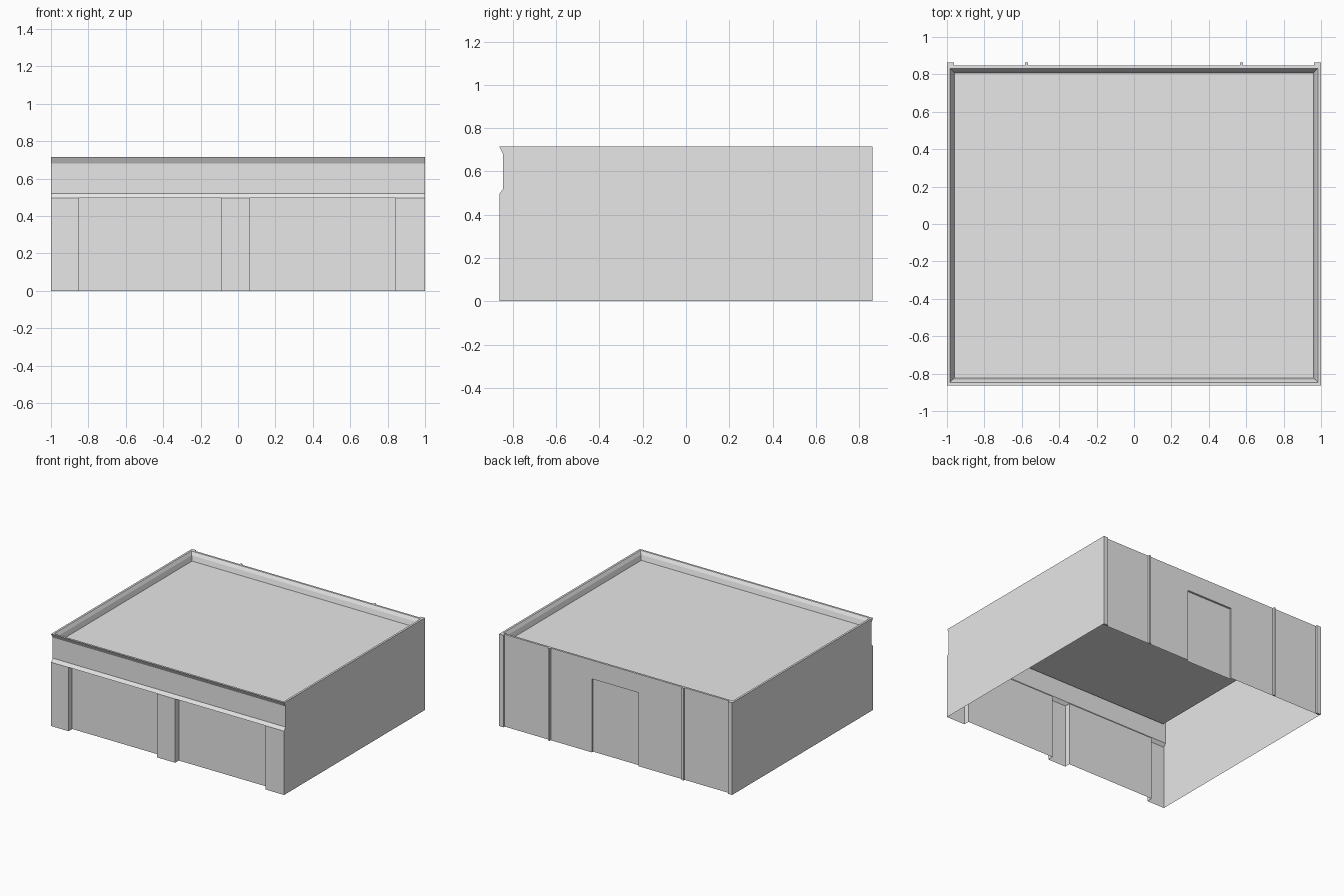
import bpy, bmesh
from mathutils import Vector

if "Cube" in bpy.data.objects:
    bpy.data.objects.remove(bpy.data.objects["Cube"])

# Main dimensions
HALF_X, FRONT, BACK, PILASTER = 1.0, -0.863, 0.848, 0.863
TOP, HEAD, ROOF = 0.715, 0.495, 0.652
DOORS = {"left_bay": (0.065, 0.84), "right_bay": (-0.85, -0.09)}

grey = bpy.data.materials.new("plain_grey")
grey.use_nodes = True
grey.diffuse_color = (0.8, 0.8, 0.8, 1)
grey.node_tree.nodes["Principled BSDF"].inputs["Base Color"].default_value = (0.8, 0.8, 0.8, 1)


def make(name, polygons, toward):
    """Thin sheet part whose faces look toward the given point."""
    bm = bmesh.new()
    for poly in polygons:
        bm.faces.new([bm.verts.new(p) for p in poly])
    bmesh.ops.remove_doubles(bm, verts=bm.verts[:], dist=0.0001)
    bm.normal_update()
    for face in bm.faces:
        if face.normal.dot(Vector(toward) - face.calc_center_median()) < 0:
            face.normal_flip()
    mesh = bpy.data.meshes.new(name)
    bm.to_mesh(mesh)
    bm.free()
    mesh.materials.append(grey)
    obj = bpy.data.objects.new(name, mesh)
    bpy.context.scene.collection.objects.link(obj)
    return obj


def sweep(start, end):
    """Quads between two matching point rows."""
    return [(start[i], start[i + 1], end[i + 1], end[i]) for i in range(len(start) - 1)]


def wall_outline(openings, y, top):
    """Wall face at depth y with openings notched up from the ground."""
    pts = [(-HALF_X, y, 0)]
    for x0, x1, h in sorted(openings):
        pts += [(x0, y, 0), (x0, y, h), (x1, y, h), (x1, y, 0)]
    return pts + [(HALF_X, y, 0), (HALF_X, y, top), (-HALF_X, y, top)]


def recess(name, x0, x1, h, y, inner):
    """Reveal and door panel set back inside an opening."""
    rows = [[(x0, d, 0), (x0, d, h), (x1, d, h), (x1, d, 0)] for d in (y, inner)]
    make(name + "_reveal", sweep(*rows), ((x0 + x1) / 2, (y + inner) / 2, h / 2))
    make(name + "_door", [rows[1]], (0, 9 * y, h / 2))


def box(name, x0, x1, y0, y1, z1):
    bpy.ops.mesh.primitive_cube_add(size=1, location=((x0 + x1) / 2, (y0 + y1) / 2, z1 / 2))
    obj = bpy.context.object
    obj.name = name
    for v in obj.data.vertices:
        v.co *= Vector((x1 - x0, y1 - y0, z1))
    obj.data.materials.append(grey)


# Front: fascia with a shallow inset band over the two door bays
fascia = [(FRONT, TOP), (-0.845, 0.68), (-0.845, 0.52), (FRONT, HEAD)]
make("front_fascia", sweep(*[[(x, y, z) for y, z in fascia] for x in (-HALF_X, HALF_X)]), (0, -9, 0.6))
front_outline = [(-HALF_X, FRONT, 0)]
piers = [-HALF_X, *DOORS["right_bay"], *DOORS["left_bay"], HALF_X]
make("front_piers", [[(piers[i], FRONT, 0), (piers[i + 1], FRONT, 0),
                      (piers[i + 1], FRONT, HEAD), (piers[i], FRONT, HEAD)]
                     for i in (0, 2, 4)], (0, -9, 0.3))
for name, (x0, x1) in DOORS.items():
    recess(name, x0, x1, HEAD, FRONT, FRONT + 0.045)

# Sides follow the fascia profile at the front edge
for name, x in (("left_wall", HALF_X), ("right_wall", -HALF_X)):
    outline = fascia + [(FRONT, 0), (PILASTER, 0), (PILASTER, TOP)]
    make(name, [[(x, y, z) for y, z in outline]], (9 * x, 0, 0.3))

# Back wall with a service door, corner pilasters and slim ribs
SERVICE = (-0.185, 0.215, 0.57)
make("back_wall", [wall_outline([SERVICE], BACK, TOP)], (0, 9, 0.3))
recess("service", *SERVICE, BACK, BACK - 0.015)
for side, s in (("left", 1), ("right", -1)):
    for part, a, b in (("pilaster", 0.963, HALF_X), ("rib", 0.567, 0.582)):
        x0, x1 = sorted((s * a, s * b))
        box(f"{side}_back_{part}", x0, x1, BACK, PILASTER, TOP)

# Parapet rim stepping down to the sunken roof
rings = []
for inset, z in ((0, TOP), (0.016, TOP), (0.03, 0.69), (0.04, ROOF)):
    x, y0, y1 = HALF_X - inset, FRONT + inset, BACK - inset
    rings.append([(-x, y0, z), (x, y0, z), (x, y1, z), (-x, y1, z), (-x, y0, z)])
rim = [quad for a, b in zip(rings, rings[1:]) for quad in sweep(a, b)]
make("parapet_rim", rim, (0, 0, 3))
make("roof", [rings[-1][:4]], (0, 0, 3))
